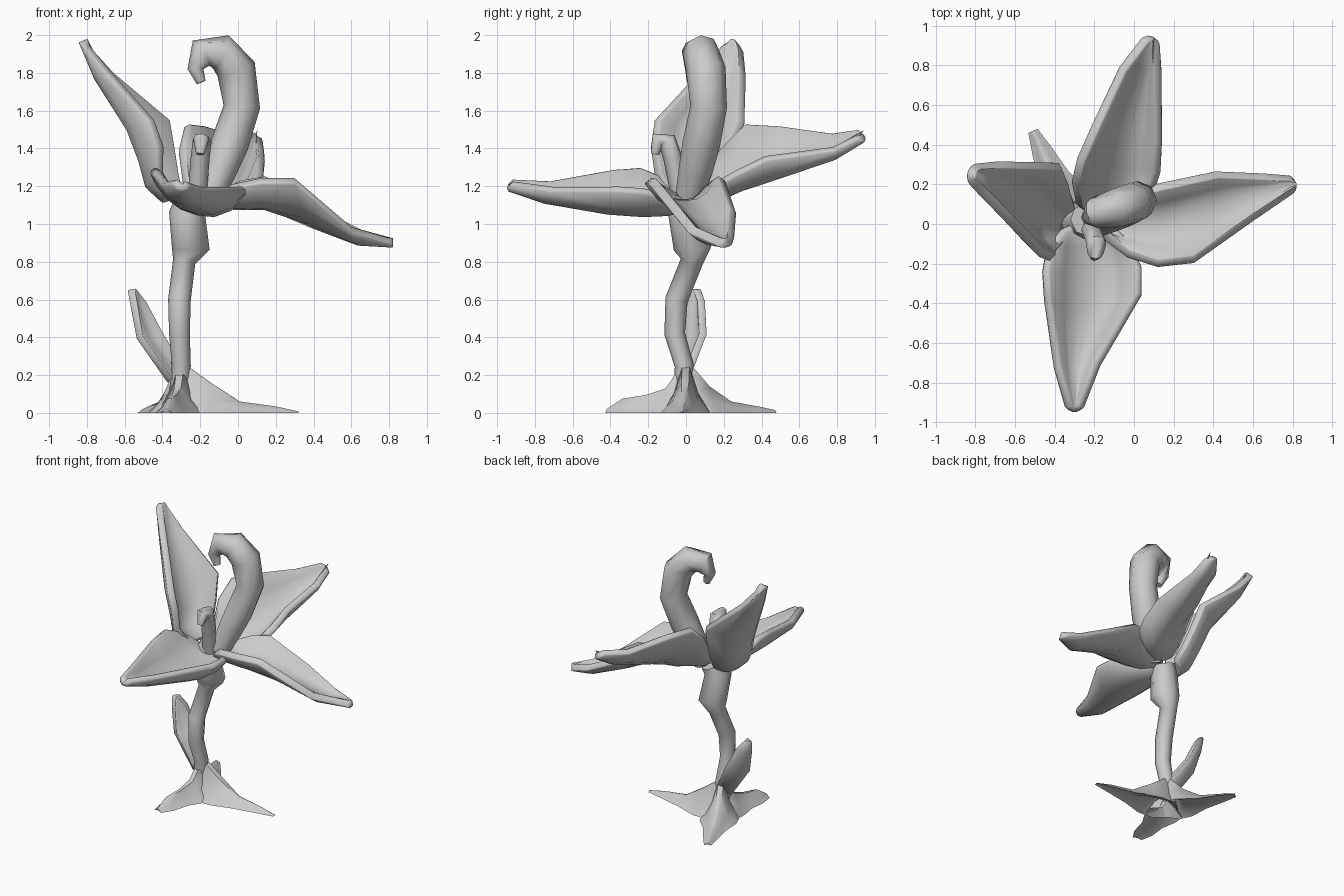
import bpy, bmesh
from math import cos, sin, tau, radians
from mathutils import Vector

cube = bpy.data.objects.get("Cube")
if cube:
    bpy.data.objects.remove(cube, do_unlink=True)

grey = bpy.data.materials.new("soft_grey")
grey.use_nodes = True
grey.diffuse_color = (0.6, 0.6, 0.6, 1)
grey.node_tree.nodes["Principled BSDF"].inputs["Base Color"].default_value = (0.6, 0.6, 0.6, 1)


def finish(bm, name, thickness=0):
    bmesh.ops.recalc_face_normals(bm, faces=bm.faces)
    mesh = bpy.data.meshes.new(name)
    bm.to_mesh(mesh)
    bm.free()
    obj = bpy.data.objects.new(name, mesh)
    bpy.context.collection.objects.link(obj)
    mesh.materials.append(grey)
    bpy.ops.object.select_all(action='DESELECT')
    obj.select_set(True)
    bpy.context.view_layer.objects.active = obj
    if thickness:
        shell = obj.modifiers.new("shell", 'SOLIDIFY')
        shell.thickness = thickness
        shell.offset = 0
        rim = obj.modifiers.new("rim", 'BEVEL')
        rim.width = thickness * 0.3
        rim.segments = 1
        rim.limit_method = 'ANGLE'
        rim.angle_limit = radians(60)
        bpy.ops.object.modifier_apply(modifier="shell")
        bpy.ops.object.modifier_apply(modifier="rim")
    bpy.ops.object.shade_smooth_by_angle(angle=radians(55))
    return obj


def bridge(bm, rings, closed=True):
    """Join neighbouring rings with quads."""
    count = len(rings[0])
    for a, b in zip(rings, rings[1:]):
        for k in range(count if closed else count - 1):
            n = (k + 1) % count
            bm.faces.new((a[k], a[n], b[n], b[k]))
    if closed:
        bm.faces.new(rings[0])
        bm.faces.new(rings[-1])


def blade(name, rows, thickness=0.05, cols=6):
    """Cupped sheet: every row gives left edge, middle and right edge."""
    bm = bmesh.new()
    grid = []
    for row in rows:
        l, m, r = map(Vector, row)
        sag = m - (l + r) / 2
        ts = [i / cols for i in range(cols + 1)]
        grid.append([bm.verts.new(l.lerp(r, t) + sag * (1 - abs(2*t - 1)**2.6)) for t in ts])
    bridge(bm, grid, closed=False)
    return finish(bm, name, thickness)


def tube(name, path, ref, sides=8):
    """Tapering tube: path entries are x, y, z, radius."""
    bm = bmesh.new()
    pts = [Vector(p[:3]) for p in path]
    rings = []
    for i, p in enumerate(pts):
        tangent = (pts[min(i+1, len(pts)-1)] - pts[max(i-1, 0)]).normalized()
        u = tangent.cross(Vector(ref)).normalized()
        v = tangent.cross(u)
        rad = path[i][3]
        rings.append([bm.verts.new(p + rad * (u*cos(tau*k/sides) + v*sin(tau*k/sides)))
                      for k in range(sides)])
    bridge(bm, rings)
    return finish(bm, name)


def root(name, tip, heights, widths):
    """Flared root with a hollow underside, from the stem foot out to its tip."""
    start, tip = Vector((-0.3, 0, 0)), Vector((*tip, 0))
    side = (tip - start).normalized().cross(Vector((0, 0, 1)))
    shape = ((1, 0), (.5, .42), (.15, 1), (-.15, 1), (-.5, .42), (-1, 0), (0, .4))
    bm = bmesh.new()
    rings = []
    for f, h, w in zip((-.08, .05, .25, .5, .8, 1), heights, widths):
        c = start.lerp(tip, f)
        rings.append([bm.verts.new(c + side*w*s + Vector((0, 0, h*k))) for s, k in shape])
    bridge(bm, rings)
    return finish(bm, name)


# Petals
blade("front_petal", [
    ((-.36, -.03, 1.17), (-.24, .01, 1.10), (-.12, -.01, 1.14)),
    ((-.43, -.12, 1.24), (-.22, -.10, 1.075), (-.02, -.10, 1.15)),
    ((-.45, -.24, 1.29), (-.21, -.23, 1.07), (.03, -.22, 1.18)),
    ((-.44, -.38, 1.28), (-.22, -.42, 1.08), (.03, -.35, 1.19)),
    ((-.39, -.72, 1.22), (-.29, -.74, 1.13), (-.18, -.70, 1.19)),
    ((-.33, -.92, 1.23), (-.30, -.945, 1.20), (-.27, -.92, 1.22))])
blade("left_petal", [
    ((-.10, .10, 1.17), (-.17, .00, 1.11), (-.13, -.07, 1.15)),
    ((.02, .16, 1.22), (-.02, .00, 1.10), (-.03, -.15, 1.20)),
    ((.14, .19, 1.24), (.14, .00, 1.10), (.12, -.20, 1.23)),
    ((.42, .25, 1.07), (.38, .06, 1.02), (.30, -.18, 1.23)),
    ((.66, .24, .95), (.64, .15, .91), (.60, .03, .97)),
    ((.79, .23, .91), (.82, .20, .90), (.80, .17, .91))])
blade("back_petal", [
    ((-.28, .09, 1.22), (-.17, .06, 1.14), (-.04, .08, 1.16)),
    ((-.30, .20, 1.40), (-.10, .18, 1.17), (.09, .16, 1.21)),
    ((-.27, .32, 1.52), (-.07, .30, 1.23), (.12, .26, 1.27)),
    ((-.19, .50, 1.51), (-.02, .50, 1.28), (.125, .42, 1.35)),
    ((-.06, .78, 1.47), (.05, .78, 1.37), (.12, .78, 1.40)),
    ((.05, .92, 1.49), (.09, .94, 1.46), (.11, .90, 1.46))])
blade("right_petal", [
    ((-.36, -.10, 1.17), (-.38, .00, 1.13), (-.30, .09, 1.17)),
    ((-.41, -.15, 1.27), (-.46, .01, 1.20), (-.32, .15, 1.25)),
    ((-.41, -.17, 1.41), (-.50, .04, 1.33), (-.34, .22, 1.37)),
    ((-.46, -.15, 1.55), (-.56, .08, 1.50), (-.37, .29, 1.54)),
    ((-.70, .10, 1.82), (-.74, .20, 1.78), (-.67, .30, 1.79)),
    ((-.80, .20, 1.94), (-.82, .25, 1.97), (-.79, .29, 1.92))])

# Stem with its swollen neck
tube("stem", [
    (-.31, -.01, .10, .055), (-.30, -.01, .25, .05), (-.31, -.06, .42, .055),
    (-.31, -.05, .60, .06), (-.285, .03, .80, .06), (-.25, .035, .87, .10),
    (-.27, .00, 1.06, .095), (-.24, .02, 1.14, .085)], (0, 1, 0))

# Curled pistil and small hooked stamen
tube("curled_pistil", [
    (-.16, .01, 1.12, .07), (-.10, .05, 1.28, .09), (-.045, .08, 1.42, .10),
    (.02, .12, 1.62, .097), (-.01, .105, 1.82, .105), (-.09, .08, 1.91, .098),
    (-.195, .055, 1.905, .08), (-.225, .035, 1.82, .042), (-.195, .03, 1.75, .025)], (0, 1, 0))
tube("hooked_stamen", [
    (-.22, -.02, 1.10, .05), (-.20, -.07, 1.35, .05), (-.19, -.10, 1.44, .05),
    (-.195, -.145, 1.45, .042), (-.20, -.165, 1.37, .022)], (1, 0, 0))

# Leaf beside the stem
blade("leaf", [
    ((-.36, -.02, .17), (-.33, .00, .20), (-.29, .02, .24)),
    ((-.52, -.01, .40), (-.46, .06, .39), (-.40, .09, .42)),
    ((-.55, .01, .57), (-.53, .065, .56), (-.49, .08, .59)),
    ((-.565, .04, .65), (-.555, .05, .655), (-.54, .06, .65))], 0.04, 4)

# Three spreading roots
root("back_root", (-.51, .47), (.24, .25, .14, .06, .035, .015), (.06, .13, .13, .08, .05, .025))
root("left_root", (.32, -.02), (.24, .25, .16, .06, .035, .008), (.06, .13, .13, .08, .04, .015))
root("front_root", (-.38, -.42), (.24, .25, .13, .095, .075, .02), (.06, .13, .12, .08, .07, .035))
